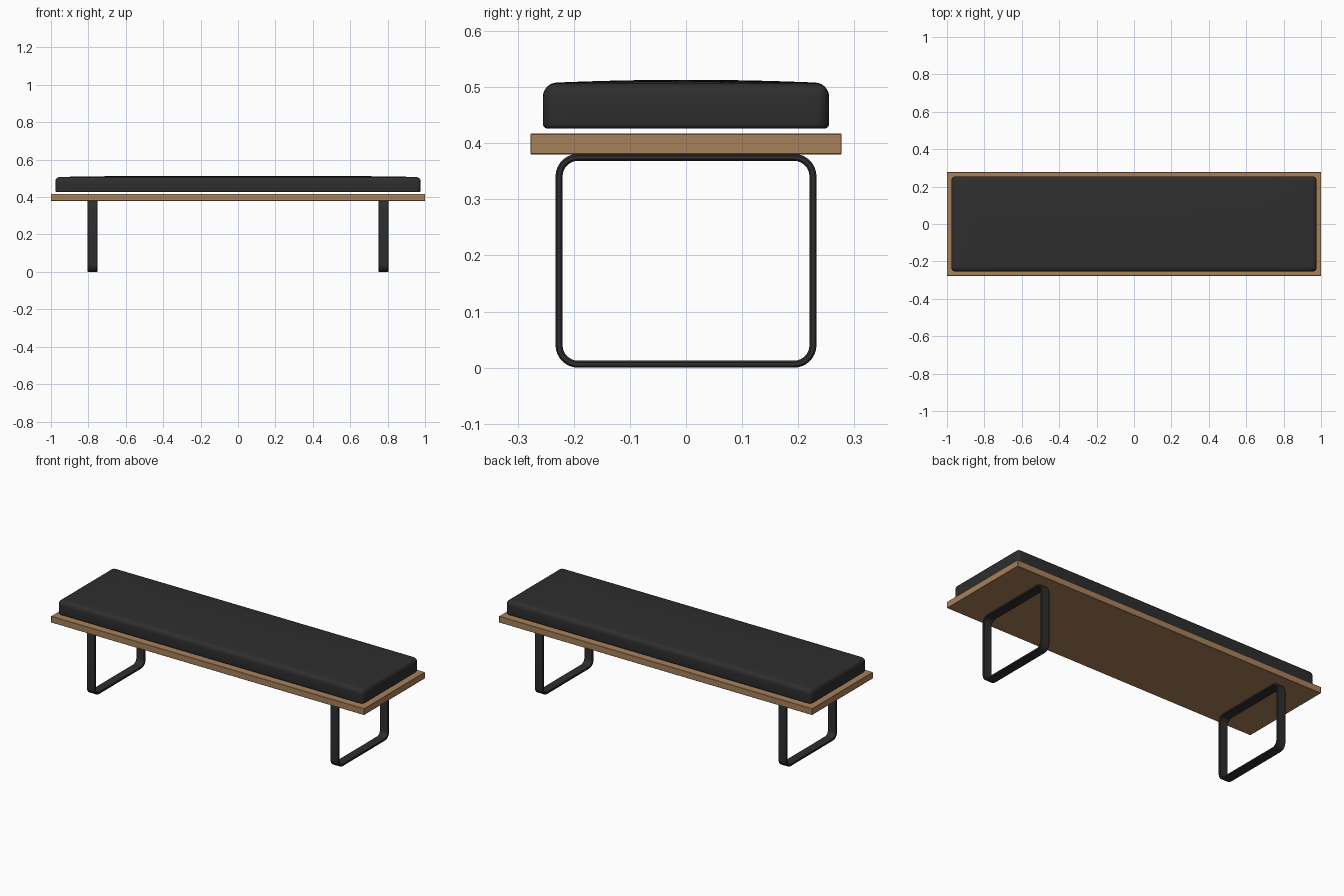
import bpy, bmesh, math

if "Cube" in bpy.data.objects:
    bpy.data.objects.remove(bpy.data.objects["Cube"])


def material(name, rgb):
    m = bpy.data.materials.new(name)
    m.diffuse_color = (*rgb, 1)
    m.use_nodes = True
    m.node_tree.nodes["Principled BSDF"].inputs["Base Color"].default_value = m.diffuse_color
    return m


wood = material("oak wood", (0.39, 0.22, 0.105))
black = material("black", (0.027, 0.027, 0.027))


def finish(name, bm, mat, smooth=True):
    bmesh.ops.recalc_face_normals(bm, faces=bm.faces[:])
    mesh = bpy.data.meshes.new(name)
    bm.to_mesh(mesh)
    bm.free()
    mesh.materials.append(mat)
    obj = bpy.data.objects.new(name, mesh)
    bpy.context.collection.objects.link(obj)
    if smooth:
        bpy.ops.object.select_all(action='DESELECT')
        obj.select_set(True)
        bpy.context.view_layer.objects.active = obj
        bpy.ops.object.shade_smooth_by_angle(angle=math.radians(40))
    return obj


def box(size, z):
    bm = bmesh.new()
    bmesh.ops.create_cube(bm, size=1)
    for v in bm.verts:
        v.co = (v.co.x * size[0], v.co.y * size[1], v.co.z * size[2] + z)
    return bm


# Wooden board
bm = box((2, 0.555, 0.037), 0.3985)
bmesh.ops.bevel(bm, geom=bm.edges[:], offset=0.0015, segments=1, affect='EDGES')
finish("seat_board", bm, wood, smooth=False)

# Cushion: rounded box with a gently crowned top, floating just above the board
HX, HY, BOTTOM, TOP = 0.977, 0.255, 0.426, 0.507
bm = box((2 * HX, 2 * HY, TOP - BOTTOM), (TOP + BOTTOM) / 2)
low = [e for e in bm.edges if all(v.co.z < 0.45 for v in e.verts)]
high = [e for e in bm.edges if e not in low]
bmesh.ops.bevel(bm, geom=high, offset=0.024, segments=6, profile=0.5, affect='EDGES')
low = [e for e in bm.edges if all(v.co.z < BOTTOM + 1e-4 for v in e.verts)]
bmesh.ops.bevel(bm, geom=low, offset=0.008, segments=3, profile=0.5, affect='EDGES')
for axis, half, count in ((0, HX, 16), (1, HY, 10)):
    for i in range(1, count):
        co, no = [0, 0, 0], [0, 0, 0]
        co[axis] = (-1 + 2 * i / count) * (half - 0.026)
        no[axis] = 1
        bmesh.ops.bisect_plane(bm, geom=bm.verts[:] + bm.edges[:] + bm.faces[:],
                               plane_co=co, plane_no=no)
for v in bm.verts:
    if v.co.z > TOP - 0.025:
        u, w = v.co.x / HX, v.co.y / HY
        blend = (v.co.z - TOP + 0.025) / 0.025
        v.co.z += 0.006 * blend * max(0, 1 - u ** 4) * max(0, 1 - w ** 2)
finish("cushion", bm, black)


# Leg frames: flat bar bent into a closed rounded rectangle
def rounded_loop(bm, x, inset):
    hy, z0, z1, r = 0.2325 - inset, inset, 0.381 - inset, 0.04 - inset
    verts = []
    for cy, cz, start in ((hy - r, z1 - r, 0), (-hy + r, z1 - r, 90),
                          (-hy + r, z0 + r, 180), (hy - r, z0 + r, 270)):
        for k in range(9):
            a = math.radians(start + k * 11.25)
            verts.append(bm.verts.new((x, cy + r * math.cos(a), cz + r * math.sin(a))))
    return verts


T, C, W = 0.0125, 0.003, 0.027
section = [(-W, C), (-W + C, 0), (W - C, 0), (W, C),
           (W, T - C), (W - C, T), (-W + C, T), (-W, T - C)]
for side, x in (("left", -0.778), ("right", 0.778)):
    bm = bmesh.new()
    loops = [rounded_loop(bm, x + dx, inset) for dx, inset in section]
    for a, b in zip(loops, loops[1:] + loops[:1]):
        n = len(a)
        for i in range(n):
            j = (i + 1) % n
            bm.faces.new((a[i], a[j], b[j], b[i]))
    finish(side + "_leg_frame", bm, black)
